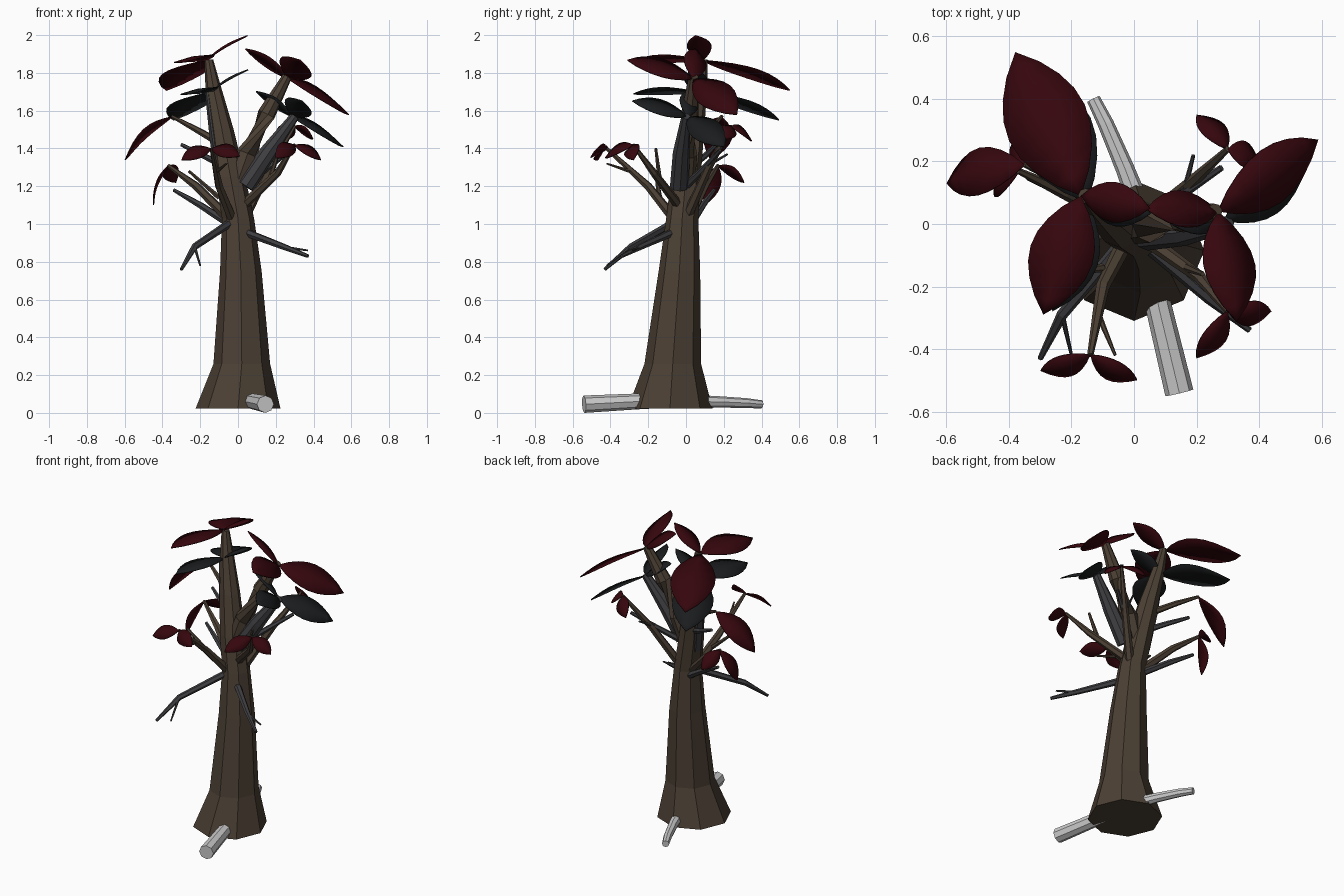
import bpy, bmesh, math
from mathutils import Vector as V

if "Cube" in bpy.data.objects:
    bpy.data.objects.remove(bpy.data.objects["Cube"])


def mat(name, c):
    m = bpy.data.materials.new(name)
    m.diffuse_color = (*c, 1)
    m.use_nodes = True
    m.node_tree.nodes["Principled BSDF"].inputs["Base Color"].default_value = m.diffuse_color
    return m


BARK = mat("bark", (0.07, 0.05, 0.034))
DEAD = mat("dead_wood", (0.05, 0.05, 0.055))
RED = mat("red_leaf", (0.036, 0.002, 0.004))
DARK = mat("dark_leaf", (0.011, 0.012, 0.013))


def finish(name, bm, m):
    bmesh.ops.recalc_face_normals(bm, faces=bm.faces)
    me = bpy.data.meshes.new(name)
    bm.to_mesh(me)
    bm.free()
    ob = bpy.data.objects.new(name, me)
    bpy.context.collection.objects.link(ob)
    if m:
        me.materials.append(m)
    return ob


def tube(name, pts, m, sides=6, level=False):
    """Tapered limb through (x, y, z, radius) points."""
    bm = bmesh.new()
    P = [V(p[:3]) for p in pts]
    rings = []
    for i, p in enumerate(P):
        d = (P[min(i + 1, len(P) - 1)] - P[max(i - 1, 0)]).normalized()
        if level:
            a, b = V((1, 0, 0)), V((0, 1, 0))
        else:
            ref = V((0, 0, 1)) if abs(d.z) < 0.9 else V((0, 1, 0))
            a = d.cross(ref).normalized()
            b = a.cross(d)
        r = pts[i][3]
        rings.append([bm.verts.new(p + r * (a * math.cos(t) + b * math.sin(t)))
                      for t in [math.tau * k / sides for k in range(sides)]])
    for A, B in zip(rings, rings[1:]):
        for k in range(sides):
            n = (k + 1) % sides
            bm.faces.new((A[k], A[n], B[n], B[k]))
    bm.faces.new(rings[0])
    bm.faces.new(rings[-1])
    return finish(name, bm, m)


def leaf(name, base, tip, width, m, normal, arch=0.06, n=8):
    """Pointed oval blade facing 'normal', slightly arched."""
    bm = bmesh.new()
    base, tip = V(base), V(tip)
    d = tip - base
    side = d.cross(V(normal)).normalized()
    up = side.cross(d).normalized()
    L = d.length
    rows = []
    for i in range(n + 1):
        t = i / n
        w = width / 2 * math.sin(math.pi * t) ** 0.85 if 0 < i < n else 0
        c = base + d * t + up * (arch * L * math.sin(math.pi * t))
        if w == 0:
            rows.append([bm.verts.new(c)])
        else:
            rows.append([bm.verts.new(c + side * w * s - up * abs(s) * w * 0.1)
                         for s in (-1, 0, 1)])
    for A, B in zip(rows, rows[1:]):
        if len(A) == 1:
            bm.faces.new((A[0], B[0], B[1]))
            bm.faces.new((A[0], B[1], B[2]))
        elif len(B) == 1:
            bm.faces.new((A[0], B[0], A[1]))
            bm.faces.new((A[1], B[0], A[2]))
        else:
            for k in (0, 1):
                bm.faces.new((A[k], B[k], B[k + 1], A[k + 1]))
    ob = finish(name, bm, m)
    for f in ob.data.polygons:
        f.use_smooth = True
    s = ob.modifiers.new("thickness", "SOLIDIFY")
    s.thickness = 0.006
    return ob


# Trunk leaning into the left limb, and the right limb
tube("trunk", [(0, -.085, .022, .225), (.02, -.07, .26, .15), (.015, -.035, .75, .11),
               (0, -.02, 1.03, .085), (-.04, 0, 1.25, .078), (-.085, .035, 1.5, .062),
               (-.13, .07, 1.72, .042), (-.155, .09, 1.87, .024)], BARK, 8, True)
tube("right_limb", [(-.01, -.01, 1.2, .055), (.05, 0, 1.37, .06), (.15, .02, 1.58, .048),
                    (.26, .04, 1.78, .026)], BARK, 8)
tube("dead_right_limb", [(.04, -.035, 1.2, .05), (.16, -.025, 1.38, .045),
                         (.3, 0, 1.57, .025)], DEAD, 8)
tube("dead_left_limb", [(-.06, .0, 1.18, .05), (-.1, .03, 1.45, .05),
                        (-.15, .06, 1.7, .025)], DEAD, 8)

# Large leaves (base, tip, width, facing): red crown, dark cluster below each
left, right = (-.17, .09, 1.87), (.27, .04, 1.77)
big = [(left, (-.38, .55, 1.71), .27, (-.12, .05, 1)),
       (left, (-.29, -.29, 1.86), .21, (-.18, .05, 1)),
       (left, (.05, .05, 2.0), .13, (-.42, -.05, .88)),
       (right, (.59, .27, 1.58), .2, (.45, -.3, .85)),
       (right, (.33, -.31, 1.87), .19, (.5, .05, .85)),
       (right, (.04, .05, 1.93), .13, (.4, .4, .8))]
for i, (b, t, w, nrm) in enumerate(big):
    leaf("crown_leaf", b, t, w, RED, nrm)
    off = V((.02, -.02, -.17)) if i < 3 else V((.02, -.03, -.2))
    c = V(b) + off
    s = .92 if i < 3 else .84
    leaf("lower_dark_leaf", c, c + (V(t) - V(b)) * s, w * s, DARK, nrm)

# Living twigs: path, tips of the small leaves at the end, upward turn of the leaves
twigs = [
    ([(-.02, -.04, 1.0, .028), (-.1, -.2, 1.2, .022), (-.14, -.42, 1.4, .01)],
     [(-.3, -.47, 1.34), (.01, -.5, 1.36)], 0),
    ([(-.02, .0, 1.0, .028), (-.22, .1, 1.2, .022), (-.37, .17, 1.31, .01)],
     [(-.33, .31, 1.22), (-.45, .1, 1.1)], .5),
    ([(-.08, .03, 1.42, .022), (-.22, .13, 1.5, .017), (-.35, .19, 1.57, .009)],
     [(-.6, .13, 1.34)], .6),
    ([(.04, .01, 1.05, .028), (.17, .12, 1.3, .022), (.3, .24, 1.52, .01)],
     [(.2, .35, 1.44), (.4, .2, 1.45)], 0),
    ([(.03, -.04, 1.1, .026), (.21, -.17, 1.27, .02), (.3, -.28, 1.42, .009)],
     [(.44, -.28, 1.34), (.2, -.43, 1.35)], 0),
]
for path, tips, lift in twigs:
    tube("twig", path, BARK)
    out = (V(path[-1][:3]) - V(path[-2][:3])).normalized() + V((0, 0, lift))
    for t in tips:
        leaf("twig_leaf", path[-1][:3], t, .16 if len(tips) == 1 else .095, RED, out, .12)
tube("twig_fork", [(-.1, -.14, 1.14, .014), (-.26, -.16, 1.28, .008)], BARK)
tube("twig_fork", [(.17, -.14, 1.24, .014), (.22, -.16, 1.4, .008)], BARK)
tube("twig_fork", [(-.11, -.3, 1.28, .01), (-.06, -.42, 1.32, .005)], BARK)

# Bare dead twigs
for path in [
    [(-.02, -.04, 1.02, .022), (-.23, -.29, .88, .018), (-.3, -.43, .76, .009)],
    [(-.23, -.29, .88, .009), (-.2, -.42, .78, .005)],
    [(.03, -.06, .96, .022), (.24, -.24, .88, .017), (.37, -.34, .83, .01)],
    [(.26, -.25, .875, .009), (.37, -.29, .86, .005)],
    [(-.03, .02, .99, .022), (-.2, .09, 1.1, .018), (-.34, .15, 1.18, .01)],
    [(-.06, .02, 1.3, .02), (-.18, .1, 1.36, .016), (-.3, .16, 1.42, .01)],
    [(.03, 0, 1.2, .02), (.16, .1, 1.3, .016), (.28, .18, 1.39, .01)],
    [(.16, .1, 1.3, .01), (.19, .22, 1.37, .006)],
]:
    tube("dead_twig", path, DEAD)

# Pale roots at the foot, running in under the trunk
tube("front_root", [(.05, -.12, .066, .04), (.08, -.27, .06, .042),
                    (.145, -.54, .046, .046)], None, 8)
tube("back_root", [(.02, .05, .06, .035), (-.03, .18, .058, .03),
                   (-.09, .32, .052, .026), (-.13, .4, .045, .022)], None, 8)
